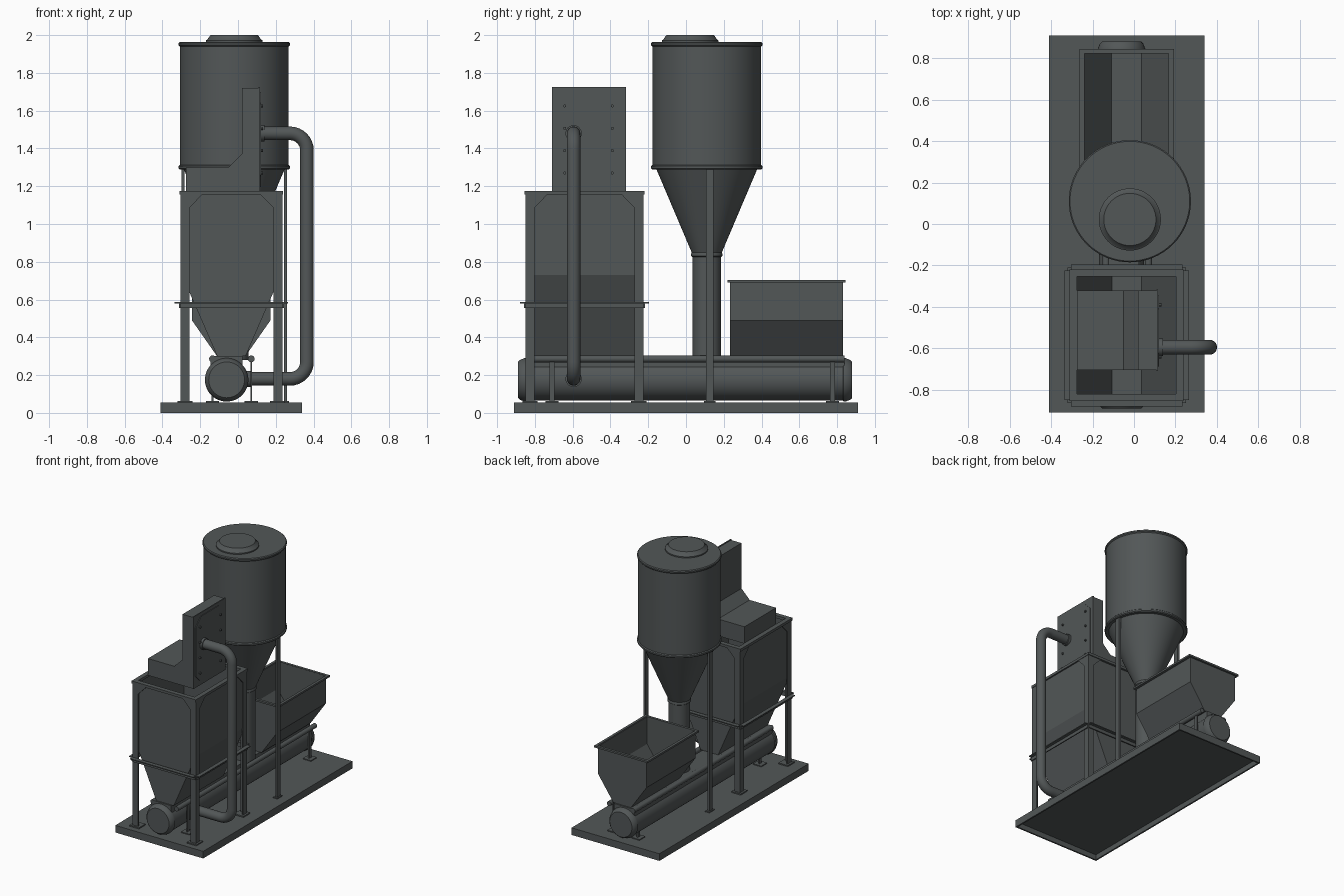
import bpy, bmesh, math
from mathutils import Vector, Matrix

if "Cube" in bpy.data.objects:
    bpy.data.objects.remove(bpy.data.objects["Cube"], do_unlink=True)

steel = bpy.data.materials.new("slate grey steel")
steel.use_nodes = True
COLOUR = (0.085, 0.095, 0.096, 1)
steel.diffuse_color = COLOUR
steel.node_tree.nodes["Principled BSDF"].inputs["Base Color"].default_value = COLOUR


def finish(name, bm, smooth=False):
    bmesh.ops.recalc_face_normals(bm, faces=bm.faces)
    mesh = bpy.data.meshes.new(name)
    bm.to_mesh(mesh)
    bm.free()
    mesh.materials.append(steel)
    ob = bpy.data.objects.new(name, mesh)
    bpy.context.collection.objects.link(ob)
    if smooth:
        bpy.ops.object.select_all(action='DESELECT')
        ob.select_set(True)
        bpy.context.view_layer.objects.active = ob
        bpy.ops.object.shade_smooth_by_angle(angle=math.radians(35))
    return ob


def add_box(bm, x0, x1, y0, y1, z0, z1):
    m = Matrix.Translation(((x0 + x1) / 2, (y0 + y1) / 2, (z0 + z1) / 2))
    bmesh.ops.create_cube(bm, size=1, matrix=m @ Matrix.Diagonal((x1 - x0, y1 - y0, z1 - z0, 1)))


def boxes(name, *bounds):
    bm = bmesh.new()
    for b in bounds:
        add_box(bm, *b)
    return finish(name, bm)


def prism(name, pts, axis, a, b):
    """Extrude a profile from a to b along x or y."""
    bm = bmesh.new()
    put = (lambda p: (a, p[0], p[1])) if axis == 'x' else (lambda p: (p[0], a, p[1]))
    face = bm.faces.new([bm.verts.new(put(p)) for p in pts])
    side = bmesh.ops.extrude_face_region(bm, geom=[face])
    shift = Vector((b - a, 0, 0)) if axis == 'x' else Vector((0, b - a, 0))
    bmesh.ops.translate(bm, vec=shift, verts=[v for v in side['geom'] if isinstance(v, bmesh.types.BMVert)])
    return finish(name, bm)


def lathe(name, profile, origin, axis='z', segments=48):
    """Spin a (radius, height) profile about an axis through origin."""
    bm = bmesh.new()
    verts = [bm.verts.new((r, 0, h)) for r, h in profile]
    edges = [bm.edges.new(pair) for pair in zip(verts, verts[1:])]
    bmesh.ops.spin(bm, geom=verts + edges, cent=(0, 0, 0), axis=(0, 0, 1),
                   angle=math.tau, steps=segments, use_duplicate=False)
    bmesh.ops.remove_doubles(bm, verts=bm.verts, dist=0.0005)
    turn = {'z': Matrix(), 'y': Matrix.Rotation(-math.pi / 2, 4, 'X'),
            'x': Matrix.Rotation(math.pi / 2, 4, 'Y')}[axis]
    bm.transform(Matrix.Translation(origin) @ turn)
    return finish(name, bm, True)


def trough_hopper(name, half_top, half_bottom, cx, y0, y1, z_bottom, z_break, z_top):
    """Open hopper with upright ends and sloping long sides."""
    bm = bmesh.new()
    pts = [(-half_top, z_top), (-half_top, z_break), (-half_bottom, z_bottom),
           (half_bottom, z_bottom), (half_bottom, z_bottom), (half_top, z_break), (half_top, z_top)]
    del pts[4]
    ends = [[bm.verts.new((cx + x, y, z)) for x, z in pts] for y in (y0, y1)]
    for ring in ends:
        bm.faces.new(ring)
    for i in range(len(pts) - 1):
        bm.faces.new((ends[0][i], ends[0][i + 1], ends[1][i + 1], ends[1][i]))
    ob = finish(name, bm)
    shell = ob.modifiers.new("thickness", 'SOLIDIFY')
    shell.thickness = 0.008
    return ob


def rim(name, x0, x1, y0, y1, w, z0, z1):
    return boxes(name, (x0, x1, y0, y0 + w, z0, z1), (x0, x1, y1 - w, y1, z0, z1),
                 (x0, x0 + w, y0 + w, y1 - w, z0, z1), (x1 - w, x1, y0 + w, y1 - w, z0, z1))


# Base tray, open underneath
boxes("base_plate", (-0.41, 0.34, -0.91, 0.91, 0.04, 0.055))
rim("base_skirt", -0.41, 0.34, -0.91, 0.91, 0.012, 0, 0.04)

# Horizontal conveyor drum with its flanged top
AXIS = -0.06
lathe("conveyor_drum", [(0, -0.89), (0.095, -0.89), (0.105, -0.88), (0.115, -0.855), (0.115, -0.845),
                        (0.109, -0.84), (0.109, 0.83), (0.115, 0.835), (0.115, 0.845),
                        (0.105, 0.87), (0.095, 0.88), (0, 0.88)], (AXIS, 0, 0.175), 'y')
boxes("conveyor_top", (AXIS - 0.085, AXIS + 0.085, -0.85, 0.84, 0.2, 0.3))
for side, x in (("right", -0.135), ("left", 0.07)):
    lathe(side + "_conveyor_rail", [(0, -0.85), (0.018, -0.85), (0.018, 0.84), (0, 0.84)],
          (x, 0, 0.286), 'y', 16)
    for end, y in (("front", -0.71), ("rear", 0.775)):
        boxes(f"{side}_{end}_conveyor_support", (x - 0.005, x + 0.005, y - 0.013, y + 0.013, 0.055, 0.28),
              (x - 0.035, x + 0.035, y - 0.035, y + 0.035, 0.055, 0.062))

# Filter housing: open bin, angle legs, corner gussets and rims
X0, X1, Y0, Y1 = -0.305, 0.235, -0.85, -0.225
trough_hopper("filter_bin", 0.262, 0.075, -0.035, Y0 + 0.01, Y1 - 0.01, 0.3, 0.73, 1.16)
rim("filter_top_rim", X0 - 0.006, X1 + 0.003, Y0 - 0.005, Y1 + 0.006, 0.035, 1.155, 1.175)
for fb, y, sy in (("front", Y0, 1), ("rear", Y1, -1)):
    for lr, x, sx in (("right", X0, 1), ("left", X1, -1)):
        span = lambda a, d: sorted((a, a + d))
        boxes(f"{fb}_{lr}_filter_leg",
              (*span(x, sx * 0.047), *span(y, sy * 0.01), 0.055, 1.16),
              (*span(x, sx * 0.01), *span(y, sy * 0.047), 0.055, 1.16),
              (*span(x - sx * 0.015, sx * 0.08), *span(y - sy * 0.015, sy * 0.08), 0.055, 0.064))

        def gusset(c, s):
            return [(c, 1.16), (c + s * 0.12, 1.16), (c + s * 0.047, 1.085), (c, 1.085)]
        prism(f"{fb}_{lr}_end_gusset", gusset(x, sx), 'y', y, y + sy * 0.01)
        prism(f"{fb}_{lr}_side_gusset", gusset(y, sy), 'x', x, x + sx * 0.01)
# Angle-iron belt around the legs
W, T = 0.03, 0.008
boxes("filter_belt",
      (X0, X1, Y0 - W, Y0, 0.58, 0.587), (X0, X1, Y1, Y1 + W, 0.58, 0.587),
      (X0 - W, X0, Y0, Y1, 0.58, 0.587), (X1, X1 + W, Y0, Y1, 0.58, 0.587),
      (X0, X1, Y0 - T, Y0, 0.555, 0.587), (X0, X1, Y1, Y1 + T, 0.555, 0.587),
      (X0 - T, X0, Y0, Y1, 0.555, 0.587), (X1, X1 + T, Y0, Y1, 0.555, 0.587))

# Fan casing standing on the filter, with its cover plate and bolts
prism("fan_casing", [(0.113, 1.17), (0.113, 1.72), (0.02, 1.72), (0.02, 1.37), (-0.05, 1.3),
                     (-0.275, 1.3), (-0.275, 1.17)], 'y', -0.705, -0.32)
boxes("fan_back_plate", (0.108, 0.116, -0.71, -0.317, 1.17, 1.725))
a, b, lo, hi, c = -0.687, -0.345, 1.195, 1.7, 0.065
prism("fan_cover", [(a, lo + c), (a + c, lo), (b - c, lo), (b, lo + c), (b, hi - c),
                    (b - c, hi), (a + c, hi), (a, hi - c)], 'x', 0.116, 0.121)
for y in (a + 0.045, b - 0.045):
    for i in range(4):
        z = lo + 0.075 + i * (hi - lo - 0.15) / 3
        lathe("cover_bolt", [(0, 0), (0.008, 0), (0.008, 0.012), (0, 0.012)], (0.12, y, z), 'x', 8)

# Return pipe: swept curve with rounded bends
PY, PX, BEND = -0.595, 0.365, 0.09
path = [(0.115, 1.48)]
for cz, start in ((1.48 - BEND, 90), (0.18 + BEND, 0)):
    for i in range(9):
        t = math.radians(start - i * 90 / 8)
        path.append((PX - BEND + BEND * math.cos(t), cz + BEND * math.sin(t)))
path.append((0.03, 0.18))
bm = bmesh.new()
rings = []
for i, (x, z) in enumerate(path):
    p, n = path[max(i - 1, 0)], path[min(i + 1, len(path) - 1)]
    d = Vector((n[0] - p[0], 0, n[1] - p[1])).normalized()
    out = Vector((-d.z, 0, d.x))
    rings.append([bm.verts.new(Vector((x, PY, z)) + 0.036 * (out * math.cos(k * math.tau / 20)
                  + Vector((0, 1, 0)) * math.sin(k * math.tau / 20))) for k in range(20)])
for r, s in zip(rings, rings[1:]):
    for k in range(20):
        bm.faces.new((r[k], r[(k + 1) % 20], s[(k + 1) % 20], s[k]))
bm.faces.new(rings[0])
bm.faces.new(rings[-1])
finish("return_pipe", bm, True)
for name, x, z in (("upper_pipe_collar", 0.118, 1.48), ("lower_pipe_collar", 0.045, 0.18)):
    lathe(name, [(0, 0), (0.043, 0), (0.043, 0.022), (0, 0.022)], (x, PY, z), 'x', 24)

# Cyclone: drum with rolled rims, cone, discharge tube and offset lid
CX, CY = -0.02, 0.11
lathe("cyclone_body", [(0, 1.963), (0.289, 1.963), (0.295, 1.957), (0.295, 1.947), (0.288, 1.94),
                       (0.288, 1.312), (0.295, 1.306), (0.295, 1.294), (0.288, 1.288),
                       (0.266, 1.288), (0.08, 0.85), (0.083, 0.842), (0.083, 0.83),
                       (0.075, 0.825), (0.075, 0.28), (0, 0.28)], (CX, CY, 0), segments=64)
lathe("cyclone_lid", [(0.15, 1.96), (0.15, 1.972), (0.143, 1.976), (0.126, 2.0), (0, 2.0)],
      (CX, 0.022, 0))
for side, s in (("right", -1), ("left", 1)):
    x0, x1 = sorted((CX + s * 0.264, CX + s * 0.28))
    boxes(side + "_cyclone_post", (x0, x1, 0.107, 0.145, 0.055, 1.295),
          (x0 - 0.01, x1 + 0.01, 0.095, 0.157, 0.055, 0.062))

# Feed hopper at the rear
trough_hopper("feed_hopper", 0.208, 0.075, -0.036, 0.232, 0.83, 0.3, 0.49, 0.7)
rim("feed_hopper_rim", -0.264, 0.192, 0.22, 0.845, 0.02, 0.69, 0.704)
